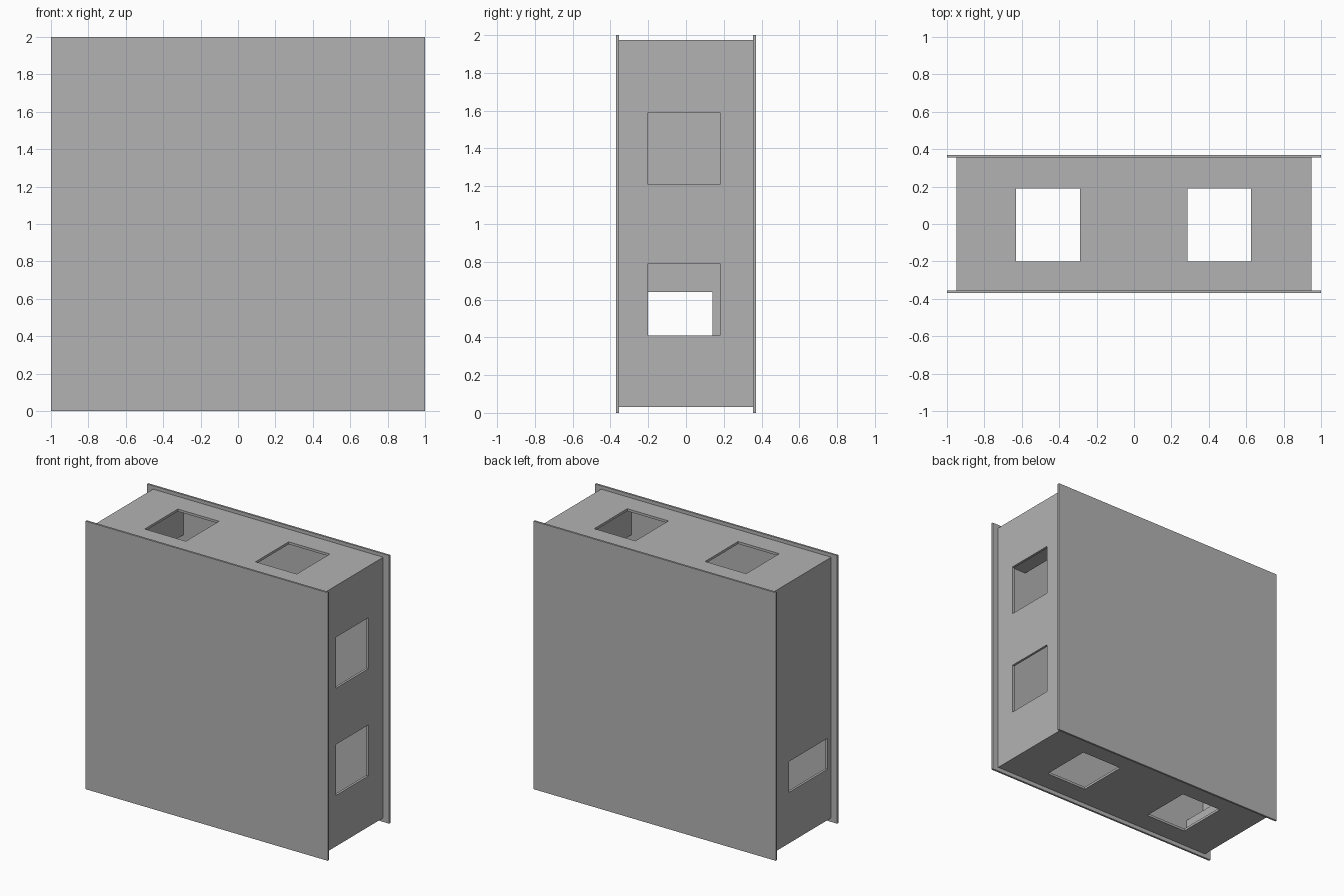
import bpy, bmesh
from mathutils import Vector

if "Cube" in bpy.data.objects:
    bpy.data.objects.remove(bpy.data.objects["Cube"], do_unlink=True)

GREY = (0.45, 0.45, 0.45, 1)
mat = bpy.data.materials.new("plain grey")
mat.use_nodes = True
mat.diffuse_color = GREY
mat.node_tree.nodes["Principled BSDF"].inputs["Base Color"].default_value = GREY

X, Y, LOW, HIGH, T = 0.95, 0.355, 0.03, 1.975, 0.018


def finish(name, bm):
    bmesh.ops.recalc_face_normals(bm, faces=bm.faces[:])
    mesh = bpy.data.meshes.new(name)
    bm.to_mesh(mesh)
    bm.free()
    mesh.materials.append(mat)
    obj = bpy.data.objects.new(name, mesh)
    bpy.context.collection.objects.link(obj)


def box(name, x0, x1, y0, y1, z0, z1):
    bm = bmesh.new()
    bmesh.ops.create_cube(bm, size=1)
    for v in bm.verts:
        v.co = Vector(((x0, x1)[v.co.x > 0], (y0, y1)[v.co.y > 0], (z0, z1)[v.co.z > 0]))
    finish(name, bm)


def panel(name, place, u_range, v_range, holes, push):
    """Flat sheet with rectangular openings (u0, u1, v0, v1), thickened by push."""
    us = sorted(set(u_range) | {u for h in holes for u in h[:2]})
    vs = sorted(set(v_range) | {v for h in holes for v in h[2:]})
    bm = bmesh.new()
    grid = {(u, v): bm.verts.new(place(u, v)) for u in us for v in vs}
    for a, b in zip(us, us[1:]):
        for c, d in zip(vs, vs[1:]):
            u, v = (a + b) / 2, (c + d) / 2
            if not any(h[0] < u < h[1] and h[2] < v < h[3] for h in holes):
                bm.faces.new([grid[a, c], grid[b, c], grid[b, d], grid[a, d]])
    new = bmesh.ops.extrude_face_region(bm, geom=bm.faces[:])["geom"]
    bmesh.ops.translate(bm, vec=push, verts=[g for g in new if isinstance(g, bmesh.types.BMVert)])
    finish(name, bm)


# Large front and back sheets
box("front_sheet", -1, 1, -0.37, -Y, 0, 2)
box("back_sheet", -1, 1, Y, 0.37, 0, 2)

# Top and bottom walls, two openings each
slots = [(-0.63, -0.29, -0.2, 0.19), (0.285, 0.625, -0.2, 0.19)]
for name, z, push in (("top_wall", HIGH, -T), ("bottom_wall", LOW, T)):
    panel(name, lambda u, v: (u, v, z), (-X, X), (-Y, Y), slots, (0, 0, push))

# Side walls: two openings on the left, one low opening on the right
span = (LOW + T, HIGH - T)
panel("left_wall", lambda u, v: (X, u, v), (-Y, Y), span,
      [(-0.2, 0.18, 0.41, 0.79), (-0.2, 0.18, 1.21, 1.59)], (-T, 0, 0))
panel("right_wall", lambda u, v: (-X, u, v), (-Y, Y), span,
      [(-0.31, 0.14, 0.41, 0.64)], (T, 0, 0))

# Blocks inside the corners
for side, s in (("left", 1), ("right", -1)):
    for level, x, z0, z1 in (("upper", 0.7, 1.7, span[1]), ("lower", 0.78, span[0], 0.24)):
        a, b = sorted((s * x, s * (X - T)))
        box(f"{side}_{level}_corner_block", a, b, -Y, Y, z0, z1)
